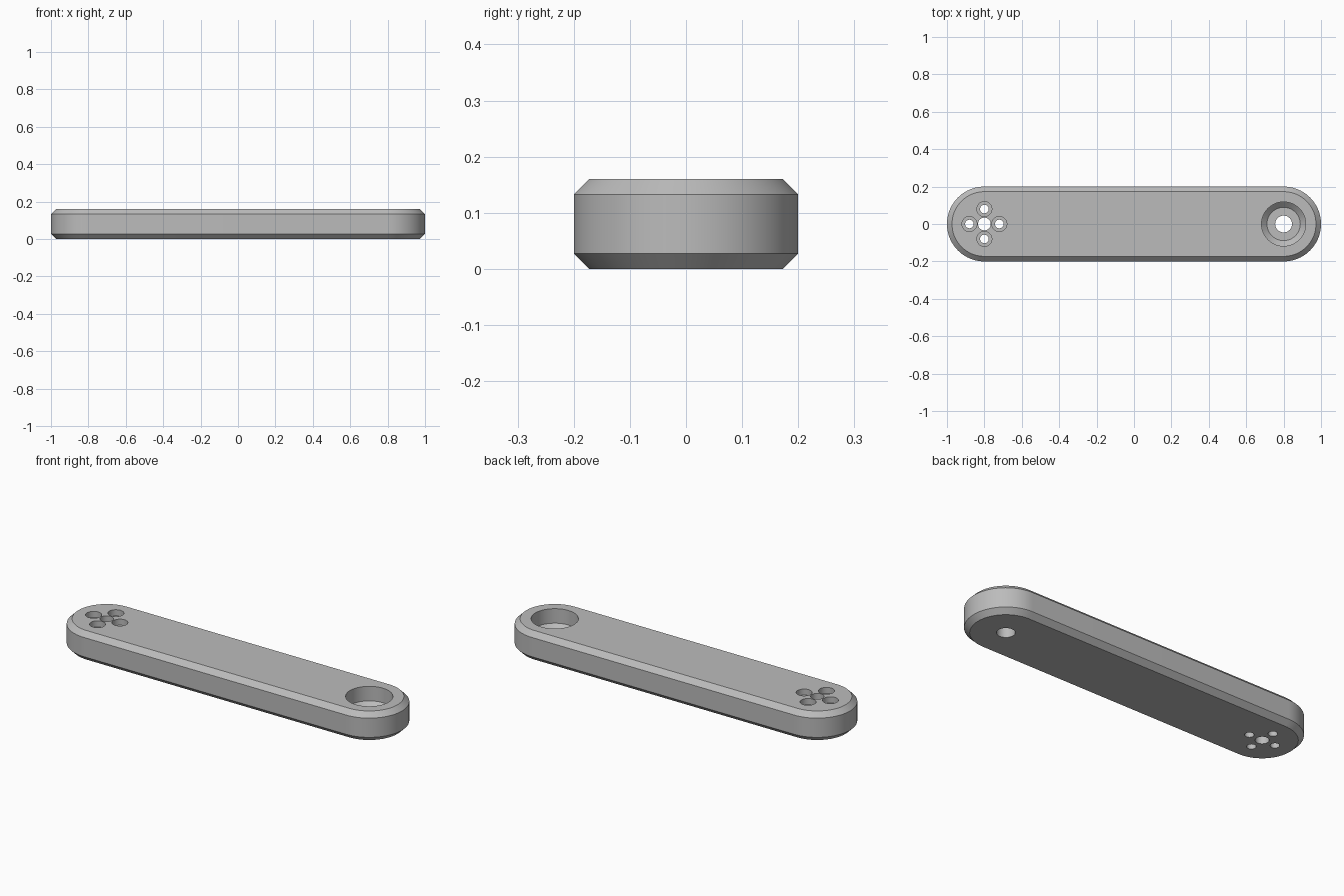
import bpy, bmesh, math

if "Cube" in bpy.data.objects:
    bpy.data.objects.remove(bpy.data.objects["Cube"], do_unlink=True)

LENGTH, RADIUS, HEIGHT, CHAMFER = 2.0, 0.2, 0.16, 0.027
PIVOT = LENGTH / 2 - RADIUS

grey = bpy.data.materials.new("plain grey")
grey.use_nodes = True
colour = (0.5, 0.5, 0.5, 1)
grey.diffuse_color = colour
grey.node_tree.nodes["Principled BSDF"].inputs["Base Color"].default_value = colour


def loft(name, rings):
    """Join equal-sized point rings into one capped solid."""
    bm = bmesh.new()
    loops = [[bm.verts.new(p) for p in ring] for ring in rings]
    n = len(loops[0])
    for low, high in zip(loops, loops[1:]):
        for i in range(n):
            j = (i + 1) % n
            bm.faces.new((low[i], low[j], high[j], high[i]))
    bm.faces.new(loops[0][::-1])
    bm.faces.new(loops[-1])
    bmesh.ops.recalc_face_normals(bm, faces=bm.faces)
    mesh = bpy.data.meshes.new(name)
    bm.to_mesh(mesh)
    bm.free()
    mesh.materials.append(grey)
    obj = bpy.data.objects.new(name, mesh)
    bpy.context.collection.objects.link(obj)
    return obj


def capsule(r, z, steps=40):
    """Rounded-end outline of the arm."""
    points = []
    for side in (1, -1):
        for i in range(steps + 1):
            a = math.pi * (i / steps - 0.5)
            points.append((side * (PIVOT + r * math.cos(a)), side * r * math.sin(a), z))
    return points


def circle(x, y, r, z, steps=48):
    return [(x + r * math.cos(math.tau * i / steps),
             y + r * math.sin(math.tau * i / steps), z) for i in range(steps)]


# Arm with chamfered top and bottom edges
inner = RADIUS - CHAMFER
arm = loft("lever_arm", [capsule(inner, 0), capsule(RADIUS, CHAMFER),
                         capsule(RADIUS, HEIGHT - CHAMFER), capsule(inner, HEIGHT)])


def drill(name, x, y, profile):
    """Cut a round stepped hole given as (radius, height) pairs."""
    cutter = loft(name, [circle(x, y, r, z) for r, z in profile])
    cut = arm.modifiers.new(name, "BOOLEAN")
    cut.object = cutter
    cut.operation = "DIFFERENCE"
    cut.solver = "EXACT"
    bpy.context.view_layer.objects.active = arm
    bpy.ops.object.modifier_apply(modifier=name)
    bpy.data.objects.remove(cutter, do_unlink=True)


BELOW, ABOVE = -0.1, HEIGHT + 0.1

# Large pocket with a sloped seat and a through hole
drill("pocket", PIVOT, 0, [(0.045, BELOW), (0.045, 0.053), (0.089, 0.053),
                           (0.118, 0.08), (0.118, ABOVE)])

# Centre hole with four counterbored screw holes around it
drill("centre_hole", -PIVOT, 0, [(0.034, BELOW), (0.034, ABOVE)])
for k, (dx, dy) in enumerate(((1, 0), (0, 1), (-1, 0), (0, -1))):
    drill(f"screw_hole_{k}", -PIVOT + 0.08 * dx, 0.08 * dy,
          [(0.023, BELOW), (0.023, 0.127), (0.04, 0.127), (0.04, ABOVE)])

# Smooth round walls, crisp chamfer edges
bpy.ops.object.select_all(action="DESELECT")
arm.select_set(True)
bpy.context.view_layer.objects.active = arm
bpy.ops.object.shade_smooth_by_angle(angle=math.radians(30))
